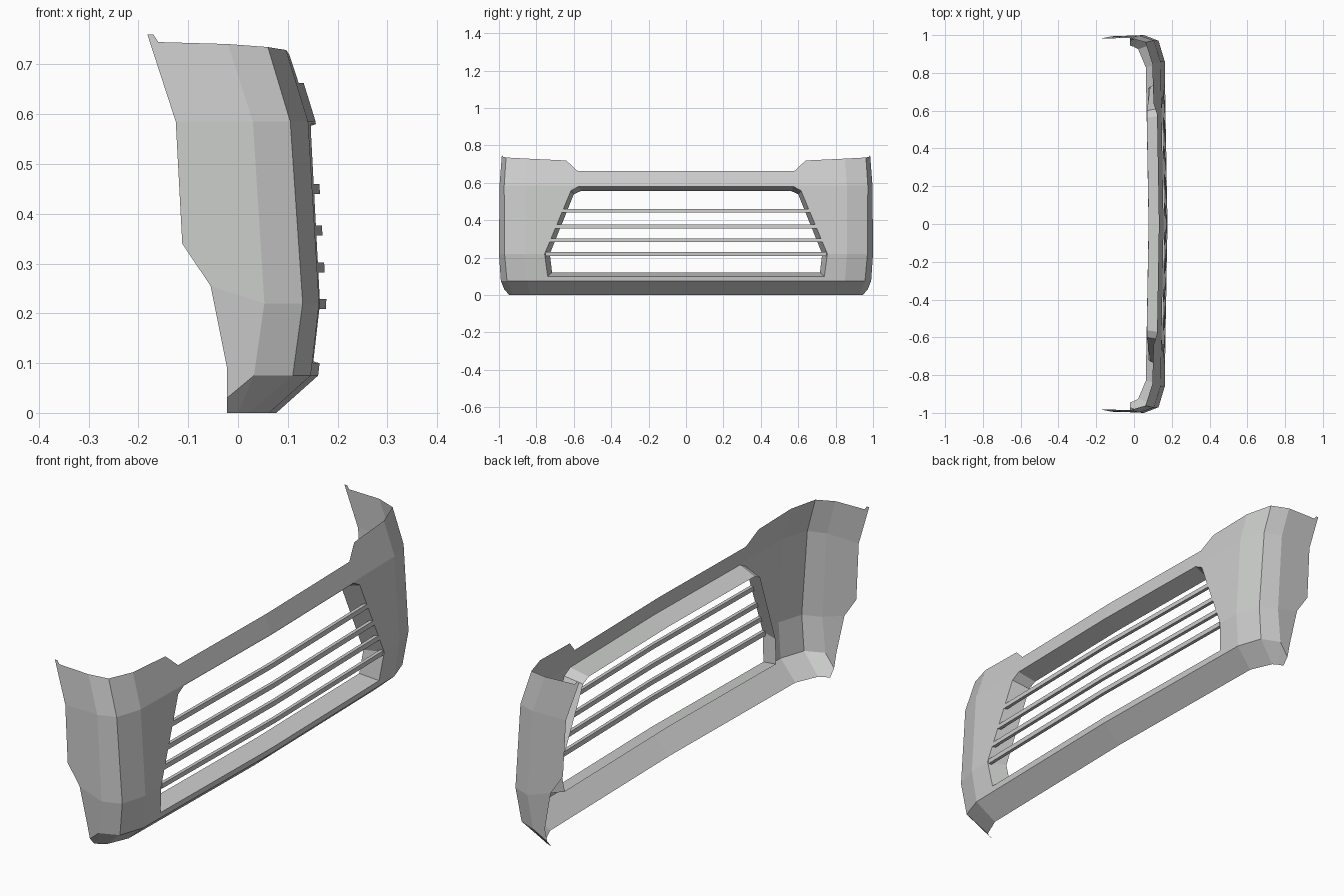
import bpy, bmesh

cube = bpy.data.objects.get("Cube")
if cube:
    bpy.data.objects.remove(cube, do_unlink=True)

grey = bpy.data.materials.new("light_grey")
grey.use_nodes = True
grey.diffuse_color = (0.6, 0.61, 0.6, 1)
grey.node_tree.nodes["Principled BSDF"].inputs["Base Color"].default_value = grey.diffuse_color

# Centre-line section of the bumper skin as (z, x)
SECTION = [(0, 0.077), (0.075, 0.161), (0.22, 0.178), (0.585, 0.156), (0.76, 0.102)]
BOW = 0.0175


def skin(y, z, inset=0.0):
    """Point on the gently bowed front skin."""
    for (z0, x0), (z1, x1) in zip(SECTION, SECTION[1:]):
        if z <= z1:
            break
    return (x0 + (x1 - x0) * (z - z0) / (z1 - z0) - BOW * y - inset, y, z)


def half_part(name, faces):
    """Build the left half from polygons, then mirror it across the centre."""
    bm = bmesh.new()
    for pts in faces:
        bm.faces.new([bm.verts.new(p) for p in pts])
    bmesh.ops.remove_doubles(bm, verts=bm.verts, dist=0.0005)
    bmesh.ops.recalc_face_normals(bm, faces=bm.faces)
    mesh = bpy.data.meshes.new(name)
    bm.to_mesh(mesh)
    bm.free()
    mesh.materials.append(grey)
    obj = bpy.data.objects.new(name, mesh)
    bpy.context.collection.objects.link(obj)
    mirror = obj.modifiers.new("Mirror", 'MIRROR')
    mirror.use_axis = (False, True, False)
    mirror.merge_threshold = 0.0005
    return obj


def front(*pts):
    return [skin(y, z) for y, z in pts]


# Front panel bands around the grille opening
TOP, MID, LOW = 0.585, 0.22, 0.075
d_top, d_mid, d_low, d_base = (0.85, 0.729), (0.86, TOP), (0.86, MID), (0.85, LOW)
opening = [(0, 0.58), (0.575, 0.58), (0.615, 0.558), (0.756, MID), (0.74, 0.10), (0, 0.10)]
inner = [(0, 0.556), (0.562, 0.556), (0.6, 0.538), (0.728, MID), (0.716, 0.12), (0, 0.12)]
half_part("front_panel", [
    front(d_top, (0.64, 0.719), (0.58, 0.663), (0, 0.663), (0, TOP), d_mid),
    front(d_mid, (0, TOP), *opening[:4], d_low),
    front(d_low, *opening[3:], (0, LOW), d_base),
])

# Wrapped corners: edge columns from the rear side to the front, top to bottom
B = [(-0.02, 0.985, 0.741), (0.03, 0.997, TOP), (0.053, 1.0, MID), (0.032, 0.99, LOW)]
C = [(0.06, 0.962, 0.735), (0.105, 0.972, TOP), (0.13, 0.97, MID), (0.11, 0.957, LOW)]
D = [skin(*p) for p in (d_top, d_mid, d_low, d_base)]
corner = []
for left, right in ((B, C), (C, D)):
    for i in range(3):
        corner.append([left[i], right[i], right[i + 1], left[i + 1]])
half_part("corner", corner)

# Side wings with the stepped rear edge
rear_mid, rear_low = (-0.125, 0.992, TOP), (-0.055, 0.995, 0.255)
rear_foot, rear_tip = (-0.022, 0.988, 0.09), (-0.022, 0.972, 0.03)
half_part("side_wing", [
    [B[0], (-0.16, 0.982, 0.745), (-0.17, 0.982, 0.76), (-0.182, 0.981, 0.76), rear_mid, B[1]],
    [B[1], rear_mid, (-0.112, 0.994, 0.34), rear_low, B[2]],
    [B[2], rear_low, rear_foot, rear_tip, B[3]],
])

# Lower lip tucked under the bumper
base = [(-0.022, 0.945, 0), (0, 0.938, 0), (0.022, 0.925, 0), skin(0.83, 0), skin(0, 0)]
lip_top = [rear_tip, B[3], C[3], D[3], skin(0, LOW)]
half_part("lower_lip", [[lip_top[i], lip_top[i + 1], base[i + 1], base[i]] for i in range(4)])

# Return flange around the grille opening
rim = [skin(*p) for p in opening]
back = [skin(y, z, 0.08) for y, z in inner]
half_part("grille_flange", [[rim[i], rim[i + 1], back[i + 1], back[i]] for i in range(5)])

# Horizontal grille bars following the bow
for n, z in enumerate((0.45, 0.366, 0.292, 0.219)):
    ring = []
    for dz, inset in ((-0.01, 0), (0.01, 0), (0.01, 0.015), (-0.01, 0.015)):
        end = min(0.75, 0.755 - 0.42 * (z + dz - 0.225))
        ring.append((skin(0, z + dz, inset), skin(end, z + dz, inset)))
    bar = [[ring[i][0], ring[i][1], ring[(i + 1) % 4][1], ring[(i + 1) % 4][0]] for i in range(4)]
    bar.append([r[1] for r in ring])
    half_part(f"grille_bar_{n + 1}", bar)
